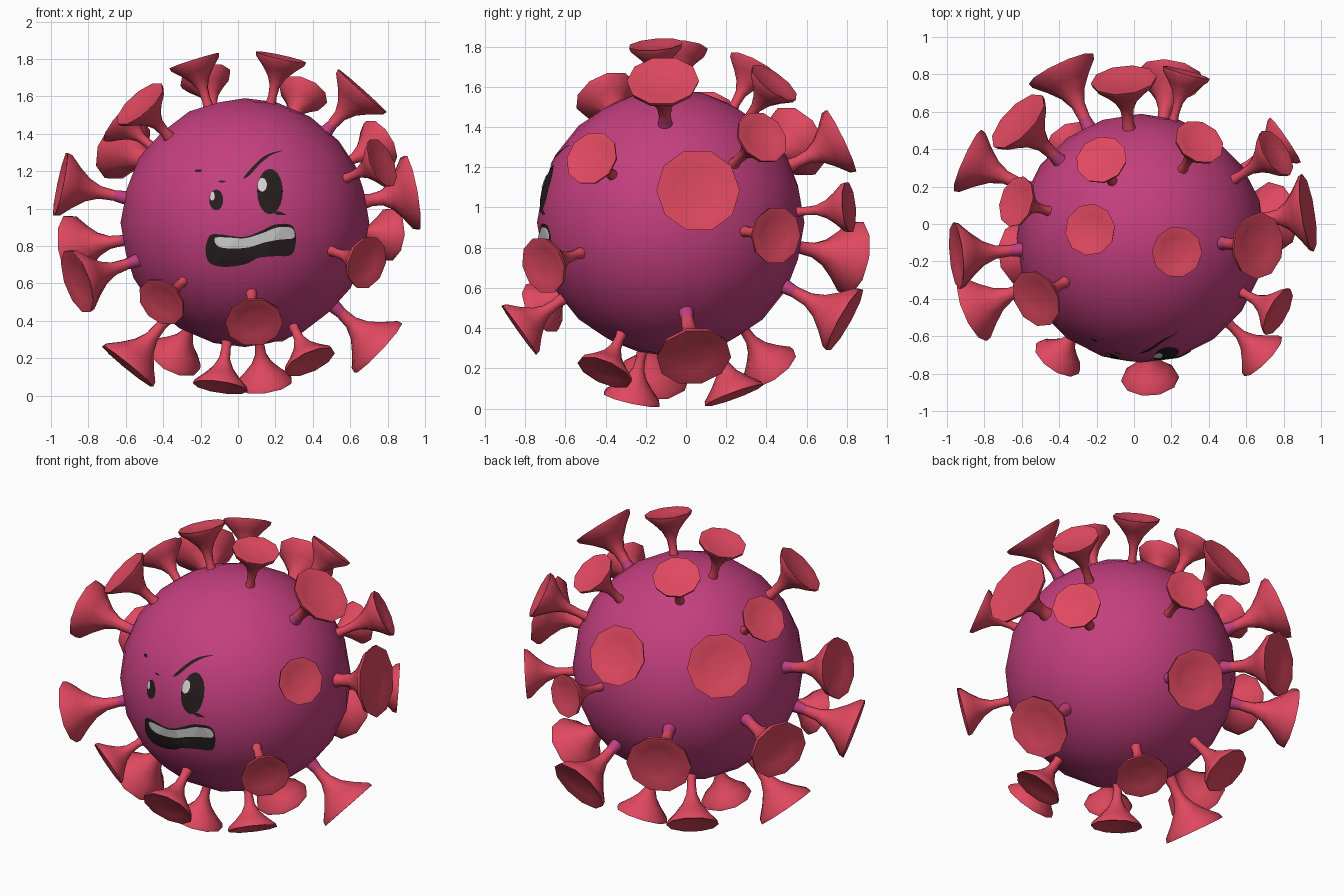
import bpy, bmesh, math
from mathutils import Vector
from mathutils.bvhtree import BVHTree

if "Cube" in bpy.data.objects:
    bpy.data.objects.remove(bpy.data.objects["Cube"])

CENTRE = Vector((0.037, -0.076, 0.925))
RADIUS = 0.665


def material(name, rgb):
    m = bpy.data.materials.new(name)
    m.diffuse_color = (*rgb, 1)
    m.use_nodes = True
    m.node_tree.nodes["Principled BSDF"].inputs["Base Color"].default_value = m.diffuse_color
    return m


PURPLE = material("body purple", (0.55, 0.05, 0.21))
RED = material("spike red", (0.74, 0.065, 0.115))
BLACK = material("face black", (0.02, 0.013, 0.014))
WHITE = material("teeth white", (0.65, 0.65, 0.65))


def finish(bm, name, mats, angle=None):
    mesh = bpy.data.meshes.new(name)
    bm.to_mesh(mesh)
    bm.free()
    ob = bpy.data.objects.new(name, mesh)
    bpy.context.collection.objects.link(ob)
    for m in mats:
        mesh.materials.append(m)
    if angle:
        bpy.ops.object.select_all(action='DESELECT')
        ob.select_set(True)
        bpy.context.view_layer.objects.active = ob
        bpy.ops.object.shade_smooth_by_angle(angle=math.radians(angle))
    return ob


# Round body
bm = bmesh.new()
bmesh.ops.create_icosphere(bm, subdivisions=3, radius=RADIUS)
bmesh.ops.translate(bm, verts=bm.verts, vec=CENTRE)
surface = BVHTree.FromBMesh(bm)
finish(bm, "body", [PURPLE], 40)

# Trumpet spike profile: (fraction along spike, fraction of rim radius)
PROFILE = [(0, .22), (.13, .2), (.25, .165), (.45, .2), (.62, .36), (.78, .64),
           (.93, .96), (1, 1), (1, .94), (.955, .6), (.94, .3)]
SIDES = 10


def spike(name, tip, r):
    axis = tip - CENTRE
    length = axis.length - 0.62
    rot = axis.to_track_quat('Z', 'Y')
    bm = bmesh.new()
    rings = []
    for t, f in PROFILE:
        rings.append([bm.verts.new(CENTRE + rot @ Vector((
            r * f * math.cos(2 * math.pi * i / SIDES),
            r * f * math.sin(2 * math.pi * i / SIDES), 0.62 + length * t)))
            for i in range(SIDES)])
    purple_root = 0.178 < r < 0.192      # the long spikes have purple roots
    for k, (a, b) in enumerate(zip(rings, rings[1:])):
        for i in range(SIDES):
            j = (i + 1) % SIDES
            f = bm.faces.new((a[i], a[j], b[j], b[i]))
            f.material_index = 1 if purple_root and k < 2 else 0
    bm.faces.new(rings[-1])
    finish(bm, name, [RED, PURPLE], 40)


# Tip centre x, y, z and rim radius
SPIKES = [
    (-.41, -.72, .50, .14), (.086, -.83, .39, .155), (.69, -.71, .71, .145),
    (.77, -.47, 1.245, .14), (.665, -.115, 1.63, .18), (.23, -.15, 1.81, .138),
    (-.235, -.03, 1.79, .14), (-.525, -.40, 1.56, .16), (-.95, -.17, 1.13, .18),
    (-.86, -.46, .61, .18), (-.89, .34, .79, .18), (-.59, -.16, .155, .178),
    (-.34, .42, .20, .15), (-.095, -.27, .045, .148), (.14, .24, .065, .155),
    (.385, -.405, .18, .145), (.75, .04, .255, .187), (.81, .45, .86, .145),
    (.93, .06, 1.085, .21), (.76, .38, 1.35, .14), (.35, .44, 1.62, .137),
    (-.175, .345, 1.70, .14), (-.62, .55, 1.33, .19), (-.63, .12, 1.47, .14),
    (.20, .79, .44, .18), (-.39, .83, .75, .19), (.28, .81, 1.0, .13),
    (-.055, .77, 1.33, .177)]
for n, (x, y, z, r) in enumerate(SPIKES, 1):
    spike("spike_%02d" % n, Vector((x, y, z)), r)


def rounded(pts, steps=4):
    """Closed smooth outline through the given points."""
    out, n = [], len(pts)
    for i in range(n):
        a, b, c, d = (Vector(pts[(i + k) % n]) for k in (-1, 0, 1, 2))
        for s in range(steps):
            t = s / steps
            out.append(0.5 * (2 * b + (c - a) * t + (2 * a - 5 * b + 4 * c - d) * t * t
                              + (3 * b - a - 3 * c + d) * t ** 3))
    return out


def plate(name, outline, mat, lift):
    """Thin painted patch laid on the front of the body (outline in x, z)."""
    bm = bmesh.new()
    bm.faces.new([bm.verts.new((p[0], -1.5, p[1])) for p in outline])
    bmesh.ops.triangulate(bm, faces=bm.faces[:])
    bmesh.ops.subdivide_edges(bm, edges=bm.edges[:], cuts=3, use_grid_fill=True)
    for v in bm.verts:
        hit = surface.ray_cast(v.co, Vector((0, 1, 0)))[0]
        v.co = hit + (hit - CENTRE).normalized() * lift
    for f in bm.faces:
        f.normal_update()
        if f.normal.y > 0:
            f.normal_flip()
    finish(bm, name, [mat])


def ellipse(x, z, rx, rz, n=20):
    return [(x + rx * math.cos(2 * math.pi * i / n), z + rz * math.sin(2 * math.pi * i / n))
            for i in range(n)]


# Eyes with highlights
plate("large_eye", ellipse(.17, 1.09, .068, .12), BLACK, .005)
plate("large_eye_highlight", ellipse(.128, 1.125, .025, .036), WHITE, .009)
plate("large_eye_lower_lid", [(.17, .985), (.21, .965), (.26, .965), (.22, .985)], BLACK, .005)
plate("small_eye", ellipse(-.115, 1.045, .037, .055), BLACK, .005)
plate("small_eye_highlight", ellipse(-.135, 1.065, .013, .024), WHITE, .009)

# Brows
plate("large_brow", rounded([(.03, 1.165), (.06, 1.175), (.12, 1.24), (.18, 1.285), (.24, 1.308),
                             (.17, 1.292), (.11, 1.255)]), BLACK, .005)
plate("small_brow_outer", ellipse(-.21, 1.2, .02, .008, 8), BLACK, .005)
plate("small_brow_inner", ellipse(-.085, 1.143, .02, .005, 8), BLACK, .005)

# Snarling mouth and teeth
plate("mouth", rounded([(-.15, .855), (-.09, .862), (.03, .848), (.12, .88), (.2, .915), (.285, .91),
                        (.308, .84), (.285, .755), (.2, .747), (.11, .738), (.04, .705),
                        (-.07, .69), (-.15, .71), (-.172, .78)]), BLACK, .005)
plate("teeth", rounded([(-.12, .845), (-.03, .845), (.04, .843), (.13, .87), (.21, .9), (.285, .896),
                        (.295, .845), (.22, .835), (.14, .82), (.06, .795),
                        (-.03, .788), (-.105, .8)]), WHITE, .009)
